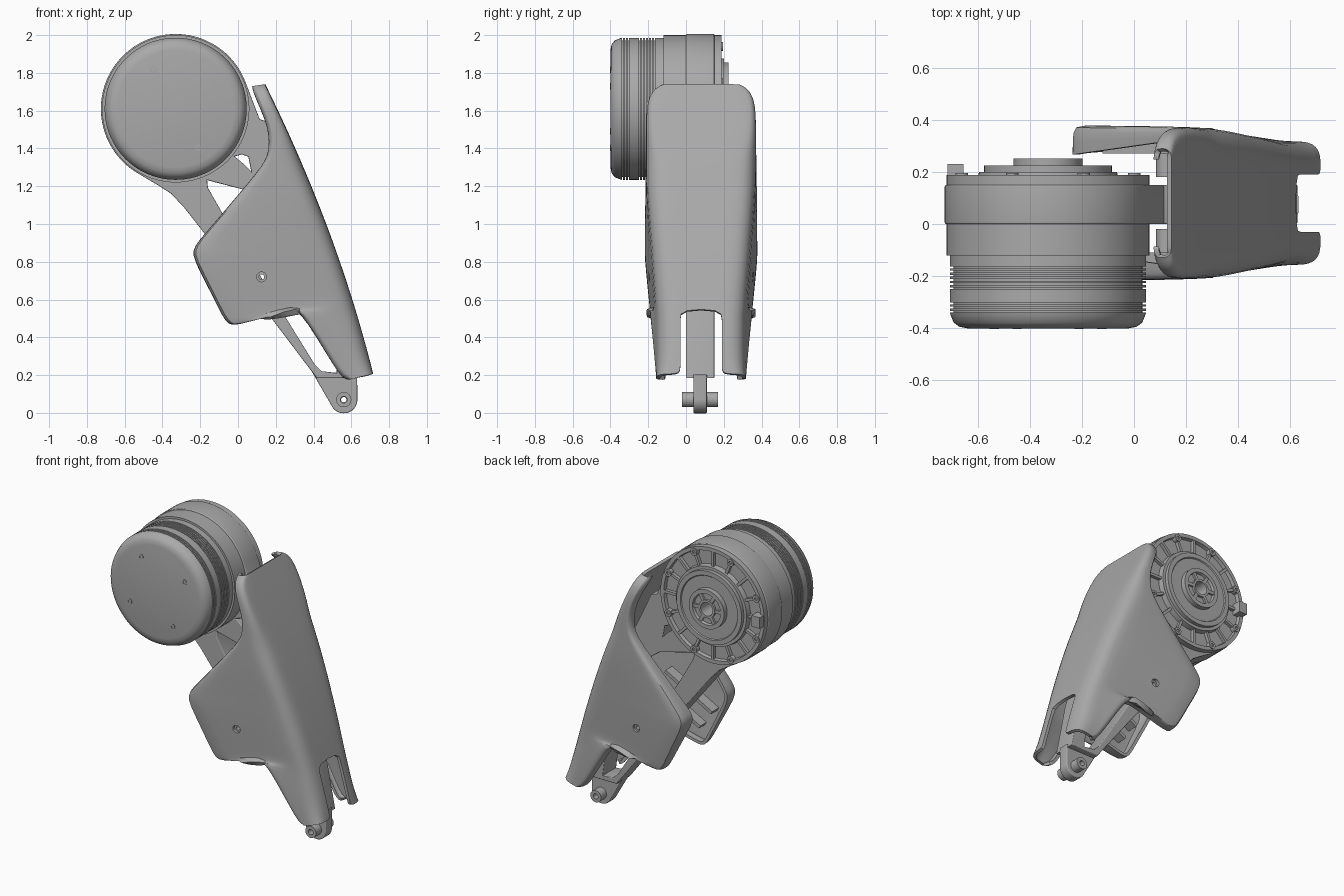
import bpy, bmesh
from math import sin, cos, pi, radians, sqrt
from mathutils import Vector, Matrix

if "Cube" in bpy.data.objects:
    bpy.data.objects.remove(bpy.data.objects["Cube"])

grey = bpy.data.materials.new("satin_grey")
grey.use_nodes = True
grey.diffuse_color = (0.4, 0.4, 0.4, 1)
grey.node_tree.nodes["Principled BSDF"].inputs["Base Color"].default_value = grey.diffuse_color

MOTOR_X, MOTOR_Z = -0.33, 1.61
MIDDLE_Y = 0.08


def finish(ob, angle=35):
    """Assign the colour and shade smoothly with sharp creases kept."""
    ob.data.materials.clear()
    ob.data.materials.append(grey)
    bpy.ops.object.select_all(action="DESELECT")
    ob.select_set(True)
    bpy.context.view_layer.objects.active = ob
    bpy.ops.object.shade_smooth_by_angle(angle=radians(angle))
    return ob


def from_bmesh(name, bm):
    mesh = bpy.data.meshes.new(name)
    bm.to_mesh(mesh)
    bm.free()
    ob = bpy.data.objects.new(name, mesh)
    bpy.context.collection.objects.link(ob)
    return ob


def lathe(name, profile, x, z, steps=96):
    """Spin (radius, y) pairs about an axis running front to back."""
    bm = bmesh.new()
    verts = [bm.verts.new((r, y, 0)) for r, y in profile]
    edges = [bm.edges.new(pair) for pair in zip(verts, verts[1:])]
    bmesh.ops.spin(bm, geom=verts + edges, cent=(0, 0, 0), axis=(0, 1, 0),
                   angle=2 * pi, steps=steps)
    bmesh.ops.remove_doubles(bm, verts=bm.verts, dist=0.0001)
    bmesh.ops.recalc_face_normals(bm, faces=bm.faces)
    bmesh.ops.translate(bm, verts=bm.verts, vec=(x, 0, z))
    return finish(from_bmesh(name, bm))


def tube(name, x, z, front, back, radius, hole):
    corners = [(hole, front), (radius, front), (radius, back), (hole, back), (hole, front)]
    return lathe(name, corners, x, z, 32)


def plate(name, loops, front, back, bevel=0.006):
    """Extrude a front outline with holes between two depths."""
    curve = bpy.data.curves.new(name, "CURVE")
    curve.dimensions, curve.fill_mode = "2D", "BOTH"
    curve.extrude, curve.bevel_depth = (back - front) / 2 - bevel, bevel
    for loop in loops:
        spline = curve.splines.new("POLY")
        spline.points.add(len(loop) - 1)
        for point, (x, z) in zip(spline.points, loop):
            point.co = (x, z, 0, 1)
        spline.use_cyclic_u = True
    ob = bpy.data.objects.new(name, curve)
    bpy.context.collection.objects.link(ob)
    ob.rotation_euler.x = pi / 2
    ob.location.y = (front + back) / 2
    bpy.ops.object.select_all(action="DESELECT")
    ob.select_set(True)
    bpy.context.view_layer.objects.active = ob
    bpy.ops.object.convert(target="MESH")
    return finish(bpy.context.object)


def arc(x, z, radius, start, end, steps=24):
    angles = [radians(start + (end - start) * i / steps) for i in range(steps + 1)]
    return [(x + radius * cos(a), z + radius * sin(a)) for a in angles]


def on_motor(radius, count, start):
    """Points spaced evenly around the motor axis."""
    return arc(MOTOR_X, MOTOR_Z, radius, start, start + 360, count)[:count]


def radial_boxes(name, size, radius, y, count, start=0):
    bm = bmesh.new()
    for i in range(count):
        turn = Matrix.Rotation(start + 2 * pi * i / count, 4, "Y")
        matrix = (Matrix.Translation((MOTOR_X, y, MOTOR_Z)) @ turn
                  @ Matrix.Translation((radius, 0, 0)) @ Matrix.Diagonal((*size, 1)))
        bmesh.ops.create_cube(bm, size=1, matrix=matrix)
    return finish(from_bmesh(name, bm))


# Motor front cap with two bands of cooling grooves
cap = [(0, -0.4), (0.31, -0.4), (0.34, -0.394), (0.362, -0.378), (0.373, -0.35)]
for start, count in ((-0.34, 3), (-0.25, 6)):
    for i in range(count):
        y = start + i * 0.016
        cap += [(0.376, y), (0.362, y), (0.362, y + 0.007), (0.376, y + 0.007)]
cap += [(0.376, -0.11), (0, -0.11)]
lathe("motor_front_cap", cap, MOTOR_X, MOTOR_Z)
for x, z in on_motor(0.238, 4, 30):
    tube("cap_screw", x, z, -0.403, -0.39, 0.018, 0.009)

# Motor housing with a recessed rear face and a stepped hub
housing = [(0, -0.12), (0.39, -0.12), (0.39, 0.14), (0.385, 0.143), (0.39, 0.146),
           (0.39, 0.188), (0.365, 0.188), (0.36, 0.165), (0.27, 0.165), (0.265, 0.2),
           (0.245, 0.2), (0.245, 0.225), (0.215, 0.225), (0.21, 0.218), (0.132, 0.218),
           (0.132, 0.252), (0.105, 0.252), (0.1, 0.235), (0.06, 0.235), (0.06, 0.25),
           (0.045, 0.25), (0.045, 0.15), (0, 0.15)]
lathe("motor_housing", housing, MOTOR_X, MOTOR_Z)
radial_boxes("rear_ribs", (0.11, 0.03, 0.018), 0.315, 0.172, 16)
radial_boxes("hub_spokes", (0.05, 0.02, 0.022), 0.08, 0.238, 6)
radial_boxes("connector_lug", (0.06, 0.06, 0.075), 0.355, 0.2, 1, pi)
for x, z in on_motor(0.358, 8, 22.5):
    tube("rim_screw", x, z, 0.16, 0.195, 0.024, 0.01)

# Link frame running from the motor to the foot
outer = arc(MOTOR_X, MOTOR_Z, 0.39, 20, 240, 48) + [
    (-0.42, 1.21), (-0.35, 1.165), (-0.28, 1.09), (-0.17, 0.95), (0.17, 0.52), (0.42, 0.19),
    (0.62, 0.19), (0.55, 0.55), (0.42, 0.93), (0.3, 1.23), (0.155, 1.535), (0.11, 1.55)]
window = [(-0.17, 1.24), (-0.165, 1.19), (-0.08, 1.04), (0.23, 0.53), (0.4, 0.255),
          (0.44, 0.215), (0.53, 0.205), (0.49, 0.5), (0.36, 0.85), (0.26, 1.05), (0.1, 1.17)]
slot = [(-0.03, 1.36), (0.02, 1.375), (0.06, 1.36), (0.08, 1.26), (0.03, 1.31)]
plate("link_frame", [outer, window, slot], 0, 0.15)

# Foot tongue and its hollow pin
foot_x, foot_z = 0.56, 0.07
tongue = [(0.625, 0.2), (0.4, 0.215)] + arc(foot_x, foot_z, 0.066, 212, 365)
plate("foot_tongue", [tongue, arc(foot_x, foot_z, 0.02, 0, 345)], 0.04, 0.11)
tube("foot_pin", foot_x, foot_z, -0.02, 0.17, 0.04, 0.018)

# Leg shell stations: spine height, then rim x and z
stations = [
    (1.74, 0.075, 1.73), (1.73, 0.08, 1.7), (1.69, 0.1, 1.65), (1.61, 0.14, 1.56),
    (1.52, 0.163, 1.48), (1.43, 0.165, 1.39), (1.35, 0.14, 1.32), (1.25, 0.03, 1.19),
    (1.14, -0.1, 1.035), (1.04, -0.215, 0.905), (0.98, -0.24, 0.86), (0.92, -0.235, 0.81),
    (0.83, -0.15, 0.65), (0.75, -0.08, 0.505), (0.7, -0.05, 0.468), (0.65, -0.01, 0.462),
    (0.6, 0.14, 0.505), (0.55, 0.285, 0.548), (0.5, 0.33, 0.53), (0.42, 0.41, 0.41),
    (0.32, 0.5, 0.26), (0.25, 0.55, 0.185), (0.207, 0.585, 0.175)]


def section(spine_z, rim_x, rim_z):
    """U-shaped section: rounded spine, side walls, inward lips at the rim."""
    low, mid = spine_z - 0.207, spine_z - 0.83
    spine = Vector((0.716 - 0.3 * low - 0.08 * low * mid, spine_z))
    rim = Vector((rim_x, rim_z))
    span = (rim - spine).length
    crown = min(1, max(0, (spine_z - 1.64) / 0.1))
    taper = 0.08 * (1 - sqrt(1 - crown * crown))
    flare = min(1, max(0, (spine_z - 0.5) / 0.7))
    spine_w = 0.235 + 0.055 * flare - taper
    rim_w = min(0.22 + 0.105 * rim_z, 0.32 - 0.02 * rim_z) - taper
    lip = 0.05 + 0.07 * max(0, 1 - abs(rim_z - 0.85) / 0.5)
    r, k = min(0.09, span * 0.45), min(0.02, span * 0.2)
    half = [(0, 0.11), (0, spine_w - r)]
    half += [(r - r * cos(a), spine_w - r + r * sin(a)) for a in (pi / 6, pi / 3, pi / 2)]
    half += [(r + (span - r) * t, spine_w + (rim_w - spine_w) * t) for t in (0.3, 0.65)]
    half += [(span - k, rim_w), (span, rim_w - k), (span, rim_w - lip)]
    full = [(d, -w) for d, w in reversed(half)] + half
    points = [(spine.lerp(rim, d / span), w) for d, w in full]
    return [(p.x, MIDDLE_Y + w, p.y) for p, w in points]


bm = bmesh.new()
rows = [[bm.verts.new(p) for p in section(*station)] for station in stations]
middle = len(rows[0]) // 2 - 1
for i, (a, b) in enumerate(zip(rows, rows[1:])):
    for j in range(len(a) - 1):
        if j != middle or stations[i][0] > 0.56:      # open notch at the ankle
            bm.faces.new((a[j], b[j], b[j + 1], a[j + 1]))
bm.normal_update()
bm.faces.ensure_lookup_table()
if bm.faces[(len(rows[0]) - 1) * 8 + middle].normal.x < 0:
    bmesh.ops.reverse_faces(bm, faces=bm.faces)
shell = from_bmesh("leg_shell", bm)
shell.modifiers.new("smooth", "SUBSURF").levels = 1
wall = shell.modifiers.new("wall", "SOLIDIFY")
wall.thickness, wall.offset = 0.02, -1

# Screw holes through both side walls
screw_x, screw_z = 0.125, 0.72
cutter = lathe("screw_cutter", [(0, -0.5), (0.026, -0.5), (0.026, 0.6), (0, 0.6)],
               screw_x, screw_z, 32)
cutter.hide_render = True
hole = shell.modifiers.new("hole", "BOOLEAN")
hole.object, hole.operation, hole.solver = cutter, "DIFFERENCE", "EXACT"
bpy.context.view_layer.objects.active = shell
for mod in list(shell.modifiers):
    bpy.ops.object.modifier_apply(modifier=mod.name)
bpy.data.objects.remove(cutter)
finish(shell, 40)

# Screw bosses and stiffening ribs inside each side wall
for side in (-1, 1):
    depth = sorted(MIDDLE_Y + side * w for w in (0.1, 0.257))
    tube("screw_boss", screw_x, screw_z, *depth, 0.04, 0.014)
    depth = sorted(MIDDLE_Y + side * w for w in (0.19, 0.262))
    for x, z in ((-0.12, 0.72), (-0.03, 0.6)):
        rib = [(x, z), (x + 0.01, z - 0.02), (x + 0.36, z + 0.17), (x + 0.35, z + 0.19)]
        plate("wall_rib", [rib], *depth, 0)
